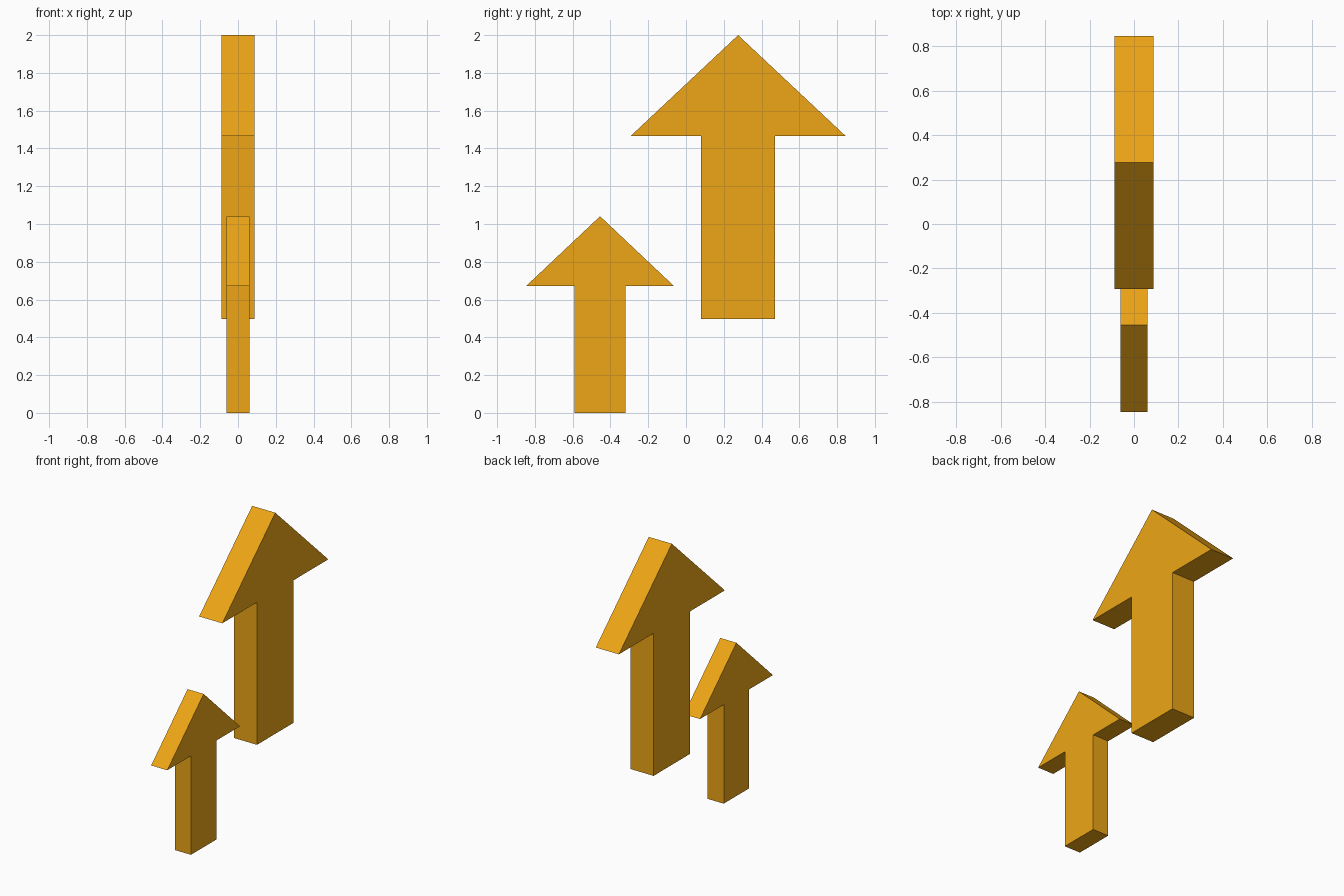
import bpy
import bmesh

if "Cube" in bpy.data.objects:
    bpy.data.objects.remove(bpy.data.objects["Cube"])

# Shared orange material
orange = bpy.data.materials.new("orange")
orange.diffuse_color = (0.85, 0.38, 0.008, 1)
orange.use_nodes = True
orange.node_tree.nodes["Principled BSDF"].inputs["Base Color"].default_value = orange.diffuse_color


def arrow(name, y, base, shoulder, tip, shaft, head, depth):
    """Upward arrow outline in the YZ plane, extruded along X."""
    right = [(shaft, base), (shaft, shoulder), (head, shoulder)]
    outline = right + [(0, tip)] + [(-a, z) for a, z in reversed(right)]
    bm = bmesh.new()
    face = bm.faces.new([bm.verts.new((-depth / 2, y + a, z)) for a, z in outline])
    result = bmesh.ops.extrude_face_region(bm, geom=[face])
    moved = [v for v in result["geom"] if isinstance(v, bmesh.types.BMVert)]
    bmesh.ops.translate(bm, verts=moved, vec=(depth, 0, 0))
    bmesh.ops.recalc_face_normals(bm, faces=bm.faces)
    mesh = bpy.data.meshes.new(name)
    bm.to_mesh(mesh)
    bm.free()
    mesh.materials.append(orange)
    obj = bpy.data.objects.new(name, mesh)
    bpy.context.collection.objects.link(obj)


# Large raised arrow and small arrow standing on the floor
arrow("large_arrow", 0.276, 0.498, 1.466, 2.0, 0.196, 0.569, 0.174)
arrow("small_arrow", -0.455, 0.0, 0.672, 1.041, 0.136, 0.391, 0.121)
